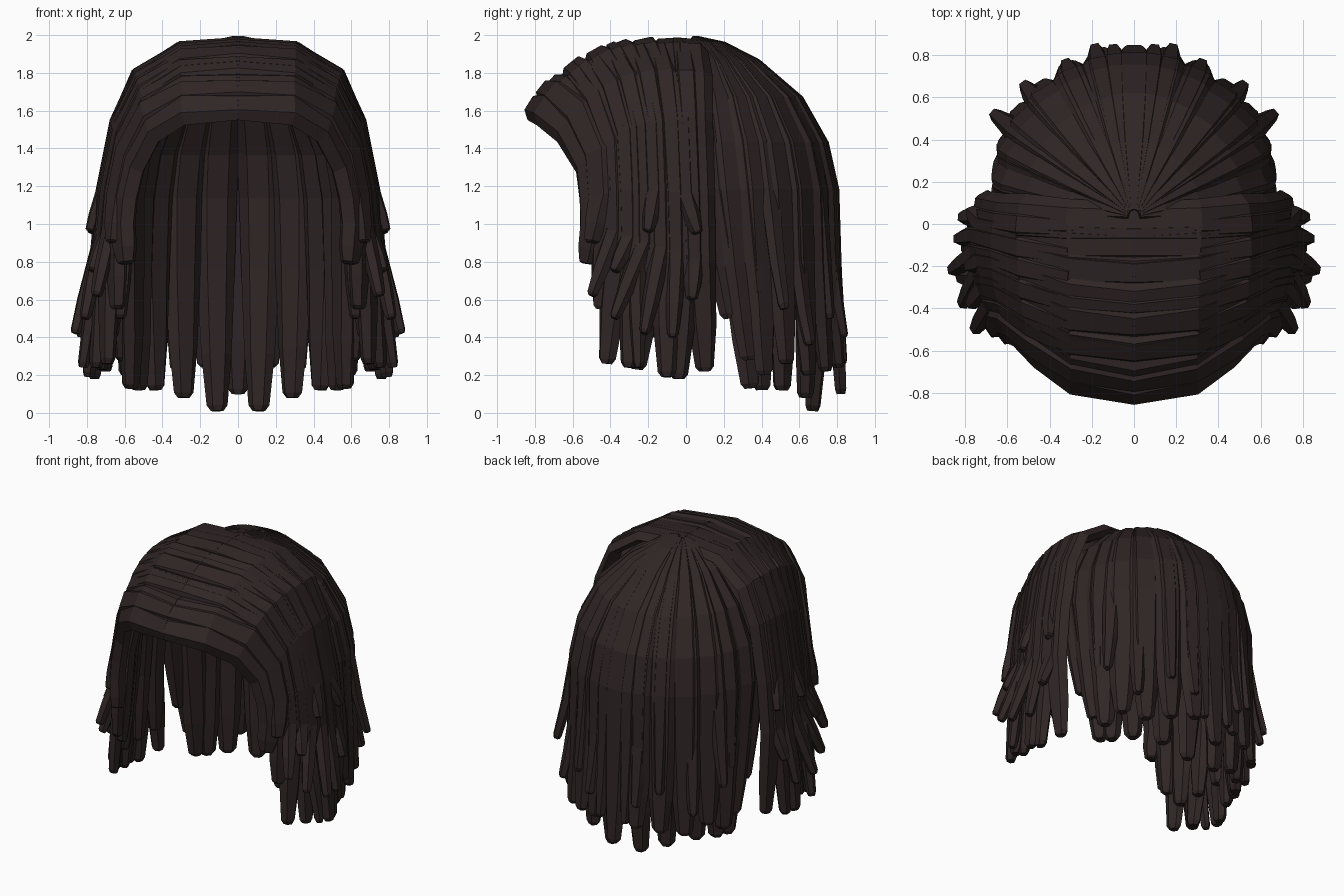
import bpy, bmesh, math, random
from mathutils import Vector

if "Cube" in bpy.data.objects:
    bpy.data.objects.remove(bpy.data.objects["Cube"])

random.seed(4)
hair = bpy.data.materials.new("dark_brown_hair")
hair.diffuse_color = (0.029, 0.0185, 0.0185, 1)
hair.use_nodes = True
hair.node_tree.nodes["Principled BSDF"].inputs["Base Color"].default_value = hair.diffuse_color

# Flattened six-sided lock section: (across, outward)
SECTION = [(-.5, -.05), (-.27, .5), (.27, .5), (.5, -.05), (.25, -.5), (-.25, -.5)]


def add_lock(bm, pts, widths, thick):
    """Sweep the section along pts, keeping its broad side facing away from the head."""
    pts = [Vector(p) for p in pts]
    # Small extra ring rounds the tip
    pts.insert(-1, pts[-1].lerp(pts[-2], .1))
    widths = widths + [widths[-1] * .6]
    rings = []
    for i, p in enumerate(pts):
        t = (pts[min(i + 1, len(pts) - 1)] - pts[max(i - 1, 0)]).normalized()
        out = p - Vector((0, -.05, min(p.z, 1.15)))
        out = (out - t * out.dot(t)).normalized()
        side = t.cross(out)
        th = thick * (.8 if i in (0, len(pts) - 2) else .6 if i == len(pts) - 1 else 1)
        rings.append([bm.verts.new(p + side * a * widths[i] + out * b * th) for a, b in SECTION])
    for r0, r1 in zip(rings, rings[1:]):
        for k in range(6):
            j = (k + 1) % 6
            bm.faces.new((r0[k], r0[j], r1[j], r1[k]))
    bm.faces.new(rings[0][::-1])
    bm.faces.new(rings[-1])


def finish(name, bm):
    bmesh.ops.recalc_face_normals(bm, faces=bm.faces)
    me = bpy.data.meshes.new(name)
    bm.to_mesh(me)
    bm.free()
    me.materials.append(hair)
    ob = bpy.data.objects.new(name, me)
    bpy.context.collection.objects.link(ob)
    ob.modifiers.new("mirror", 'MIRROR').use_mirror_merge = False
    return ob


def lerp(a, b, t):
    return a + (b - a) * t


# Back locks: fall from the crown, (share of plan radius, height)
FALL = [(.03, 1.965), (.2, 1.93), (.43, 1.84), (.72, 1.65), (.89, 1.42), (.96, 1.18), (.975, .8)]
WIDE = [.05, .09, .15, .2, .22, .22, .2, .16, .11]


def back_lock(bm, deg, tip_z, scale, tip_out, wide=1.0, lift=0.0, thick=.075):
    radius = lerp(.765, .645, (abs(deg) / 88) ** 1.6)
    prof = [(f * scale, z + lift) for f, z in FALL if z > tip_z + .3]
    f, z = prof[-1]
    prof += [(lerp(f, tip_out, .5), lerp(z, tip_z, .6)), (tip_out, tip_z)]
    n = len(prof)
    widths = [w * wide for w in WIDE[:n - 2] + WIDE[-2:]]
    pts = []
    for f, z in prof:
        # Locks beside the ear swing backwards as they fall
        a = math.radians(deg - max(0, deg - 55) * .45 * max(0, 1.3 - z))
        pts.append((math.sin(a) * radius * f, .04 + math.cos(a) * radius * f, z))
    add_lock(bm, pts, widths, thick)


# Main layer of the back
bm = bmesh.new()
for deg, tip, out in [(0, .1, 1.02), (12, .24, 1.03), (24, .22, 1.02), (36, .2, 1.02), (48, .26, 1.02),
                      (60, .2, 1.0), (72, .28, 1.0), (83, .5, 1.0)]:
    back_lock(bm, deg, tip, 1, out)
finish("back_locks", bm)

# Long under layer of the back
bm = bmesh.new()
for deg, tip, out in [(10, .01, .84), (26, .08, .88), (43, .12, .88), (56, .12, .9), (70, .13, .94)]:
    back_lock(bm, deg, tip, .92, out, 1.02, -.04, .09)
finish("under_back_locks", bm)

# Short outer locks with tips that flick away
bm = bmesh.new()
for deg, tip, out in [(7, .26, 1.04), (13, .4, 1.07), (24, .5, 1.05), (40, .36, 1.1),
                      (54, .55, 1.15), (64, .62, 1.02), (77, .75, 1.0)]:
    back_lock(bm, deg, tip, 1.01, out, .6, .004, .065)
finish("outer_back_locks", bm)

# Side locks: sweep from the parting; shapes at the crown and at the forehead are blended
CROWN = [(-.01, .02, 1.95), (.31, .02, 1.92), (.52, .03, 1.78), (.62, .04, 1.54), (.69, .06, 1.15), (.72, .07, .8)]
BROW = [(-.01, -.8, 1.62), (.28, -.74, 1.61), (.45, -.61, 1.52), (.56, -.505, 1.32), (.6, -.49, 1.14), (.61, -.49, 1.0)]
BUMP = [.14, .13, .11, .08, .03, 0]
SIDE_W = [.16, .2, .23, .21, .19, .18, .15, .1]


def side_lock(bm, s, tip, wide=1.0, off=0.0, thick=.08, start=0):
    arch = 4 * s * (1 - s)
    pts = []
    for k, (a, b) in enumerate(zip(CROWN, BROW)):
        x, y, z = (lerp(p, q, s) for p, q in zip(a, b))
        x += arch * (0, 0, .02, .035, .05, .055)[k]
        if k >= start and z > tip[2] + .12:
            lift = BUMP[k] * arch * (.6 + .8 * s) + off * (k < 4)
            pts.append((x + off * (k > 1), y, z + lift))
    p = Vector(pts[-1])
    t = Vector(tip)
    pts += [p.lerp(t, .6), t]
    n = len(pts) - 2
    add_lock(bm, pts, [w * wide for w in SIDE_W[start:start + n] + SIDE_W[-2:]], thick)


# Main side layer
bm = bmesh.new()
for s, tip in [(0, (.7, .1, .22)), (.15, (.76, -.04, .18)), (.3, (.79, -.1, .19)), (.45, (.72, -.26, .23)),
               (.6, (.75, -.3, .24)), (.75, (.69, -.42, .26)), (.88, (.64, -.45, .55))]:
    side_lock(bm, s, tip)
finish("side_locks", bm)

# Inner side layer hanging beneath
bm = bmesh.new()
for s, tip in [(.1, (.68, .03, .4)), (.35, (.68, -.16, .4)), (.62, (.67, -.33, .4)), (.8, (.63, -.41, .5))]:
    side_lock(bm, s, tip, .95, -.06, .08, 1)
finish("under_side_locks", bm)

# Rolled fringe along the forehead
bm = bmesh.new()
side_lock(bm, 1, (.59, -.52, .79), 1.0, 0, .1)
side_lock(bm, .93, (.66, -.5, .9), .9, .015, .09)
finish("fringe", bm)

# Outer side locks flicking outwards, some starting lower on the head
bm = bmesh.new()
for s, tip, start in [(.05, (.81, .03, .6), 1), (.12, (.77, .06, .95), 2), (.22, (.83, -.07, .4), 1),
                      (.36, (.86, -.22, .42), 1), (.42, (.78, -.2, .96), 2), (.52, (.81, -.38, .5), 1),
                      (.66, (.77, -.38, .75), 1), (.8, (.75, -.5, .62), 1), (.6, (.82, -.25, .24), 2)]:
    side_lock(bm, s, tip, .62, .012, .07, start)
finish("outer_side_locks", bm)

# Thin ridges layered over the top
bm = bmesh.new()
for s in (.08, .26, .5, .72):
    side_lock(bm, s, (.71, lerp(.05, -.47, s), .55 + .3 * s), .5, .008, .07)
finish("top_ridges", bm)
